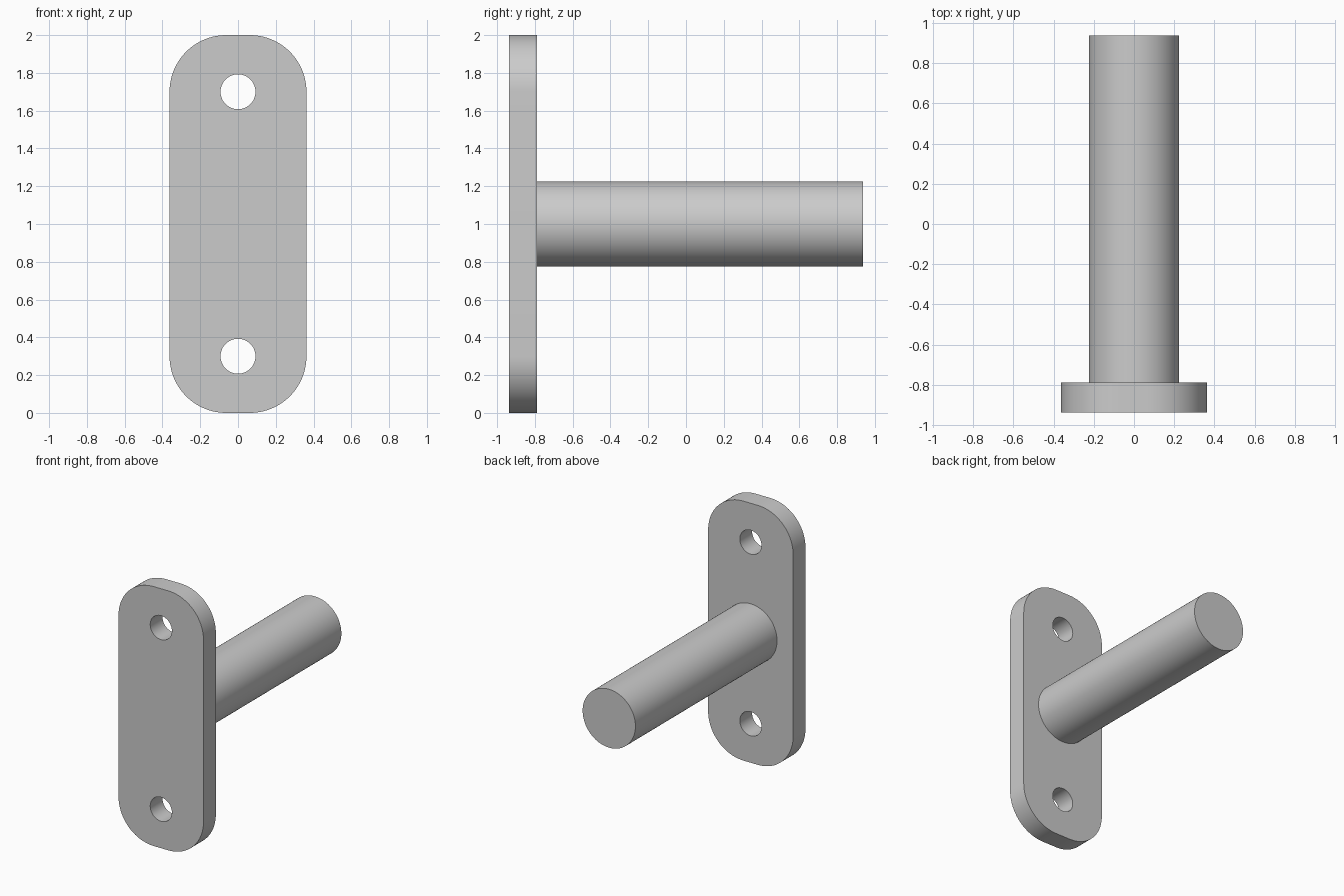
import bpy
import bmesh
from math import radians
from mathutils import Matrix, Vector

old = bpy.data.objects.get("Cube")
if old:
    bpy.data.objects.remove(old, do_unlink=True)

WIDTH, HEIGHT, THICK = 0.725, 2.0, 0.15
CORNER = 0.3
HOLE_R, POST_R = 0.0925, 0.225
FRONT, BACK = -0.9375, 0.9375
PLATE_BACK = FRONT + THICK

grey = bpy.data.materials.new("plain_grey")
grey.use_nodes = True
colour = (0.6, 0.6, 0.6, 1.0)
grey.diffuse_color = colour
grey.node_tree.nodes["Principled BSDF"].inputs["Base Color"].default_value = colour


def finish(name, bm):
    """Turn a bmesh into a named, coloured object."""
    bmesh.ops.recalc_face_normals(bm, faces=bm.faces)
    mesh = bpy.data.meshes.new(name)
    bm.to_mesh(mesh)
    bm.free()
    mesh.materials.append(grey)
    obj = bpy.data.objects.new(name, mesh)
    bpy.context.collection.objects.link(obj)
    return obj


def rod(name, radius, y0, y1, z, sides):
    """Capped cylinder lying along y."""
    bm = bmesh.new()
    place = Matrix.Translation((0, (y0 + y1) / 2, z)) @ Matrix.Rotation(radians(90), 4, "X")
    bmesh.ops.create_cone(bm, cap_ends=True, segments=sides, radius1=radius,
                          radius2=radius, depth=y1 - y0, matrix=place)
    return finish(name, bm)


def activate(obj):
    bpy.ops.object.select_all(action="DESELECT")
    obj.select_set(True)
    bpy.context.view_layer.objects.active = obj


# Mounting plate: a slab with its four depth-wise edges rounded
bm = bmesh.new()
bmesh.ops.create_cube(bm, size=1)
bmesh.ops.scale(bm, vec=(WIDTH, THICK, HEIGHT), verts=bm.verts)
bmesh.ops.translate(bm, vec=(0, FRONT + THICK / 2, HEIGHT / 2), verts=bm.verts)
corners = [e for e in bm.edges
           if abs((e.verts[0].co - e.verts[1].co).normalized().dot(Vector((0, 1, 0)))) > 0.9]
bmesh.ops.bevel(bm, geom=corners, offset=CORNER, offset_type="OFFSET",
                segments=20, profile=0.5, affect="EDGES")
plate = finish("mounting_plate", bm)

# Screw holes, one near each end of the plate
activate(plate)
for z in (CORNER, HEIGHT - CORNER):
    cutter = rod("hole_cutter", HOLE_R, FRONT - 0.1, PLATE_BACK + 0.1, z, 48)
    cutter.hide_render = True
    cut = plate.modifiers.new("screw_hole", "BOOLEAN")
    cut.operation = "DIFFERENCE"
    cut.solver = "EXACT"
    cut.object = cutter
    bpy.ops.object.modifier_apply(modifier=cut.name)
    bpy.data.objects.remove(cutter, do_unlink=True)

# Round post standing out from the back of the plate
post = rod("round_post", POST_R, PLATE_BACK - 0.01, BACK, HEIGHT / 2, 80)

for part in (plate, post):
    activate(part)
    bpy.ops.object.shade_smooth_by_angle(angle=radians(30))
